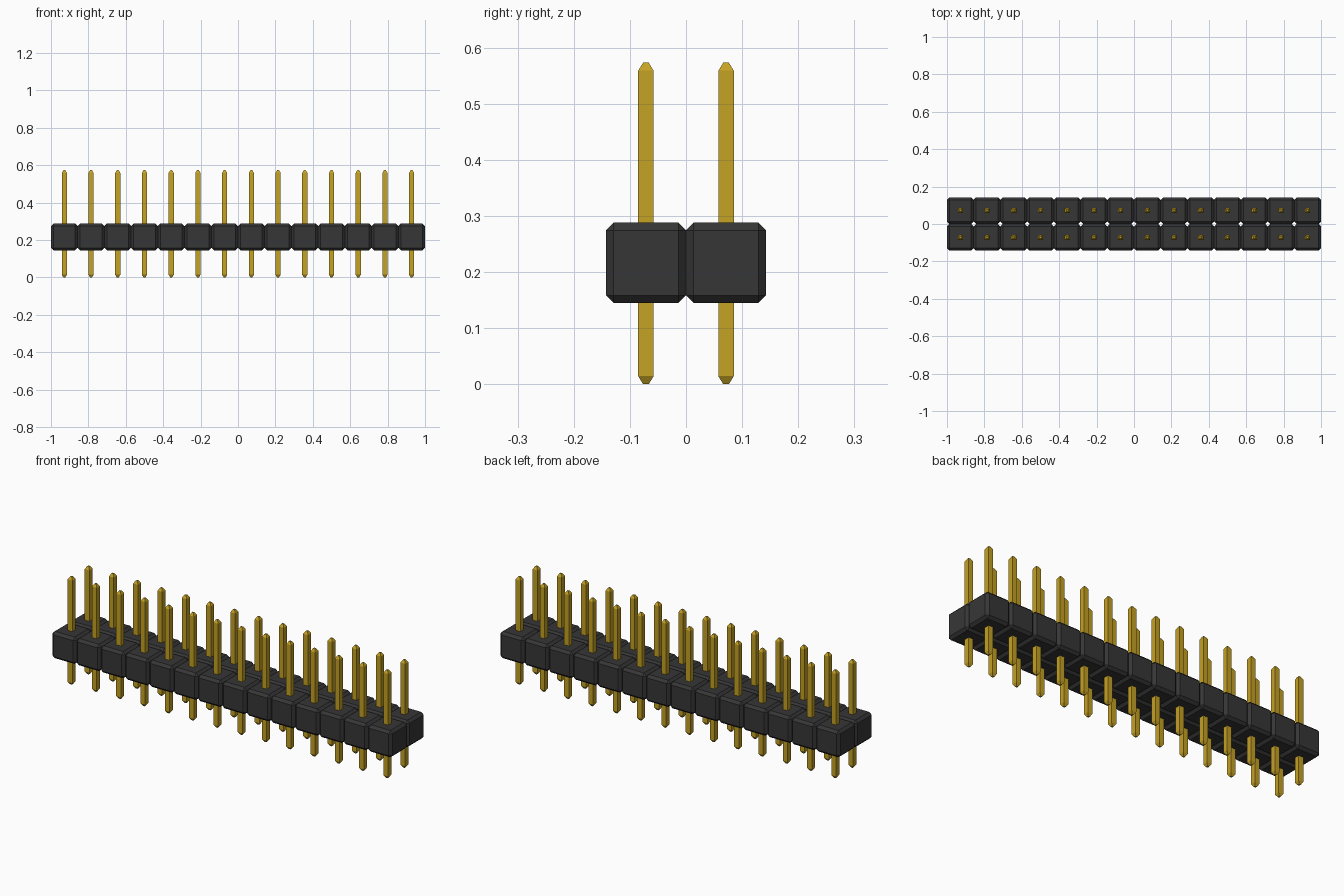
import bpy, bmesh

cube = bpy.data.objects.get("Cube")
if cube:
    bpy.data.objects.remove(cube, do_unlink=True)

COLUMNS, ROWS = 14, 2
PITCH = 2.0 / COLUMNS
BODY_BOTTOM = 0.145      # underside of the plastic housing
CHAMFER = 0.0135
PIN_WIDTH, PIN_HEIGHT = 0.0275, 0.573
TIP_WIDTH, TIP_HEIGHT = 0.010, 0.0143


def make_material(name, rgb, metallic=0.0):
    mat = bpy.data.materials.new(name)
    mat.use_nodes = True
    mat.diffuse_color = (*rgb, 1.0)
    bsdf = mat.node_tree.nodes["Principled BSDF"]
    bsdf.inputs["Base Color"].default_value = (*rgb, 1.0)
    bsdf.inputs["Metallic"].default_value = metallic
    return mat


def finish_mesh(name, bm, mat):
    bmesh.ops.recalc_face_normals(bm, faces=bm.faces[:])
    mesh = bpy.data.meshes.new(name)
    bm.to_mesh(mesh)
    bm.free()
    mesh.materials.append(mat)
    return mesh


def housing_mesh(mat):
    # One chamfered plastic cube, one pitch wide
    bm = bmesh.new()
    bmesh.ops.create_cube(bm, size=PITCH)
    bmesh.ops.bevel(bm, geom=bm.edges[:], offset=CHAMFER, segments=1,
                    affect='EDGES', profile=0.5)
    bmesh.ops.translate(bm, verts=bm.verts[:], vec=(0, 0, BODY_BOTTOM + PITCH / 2))
    return finish_mesh("housing", bm, mat)


def pin_mesh(mat):
    # Square pin lofted through four rings, tapered at both tips
    rings = [(0, TIP_WIDTH), (TIP_HEIGHT, PIN_WIDTH),
             (PIN_HEIGHT - TIP_HEIGHT, PIN_WIDTH), (PIN_HEIGHT, TIP_WIDTH)]
    bm = bmesh.new()
    loops = [[bm.verts.new((sx * w / 2, sy * w / 2, z))
              for sx, sy in ((-1, -1), (1, -1), (1, 1), (-1, 1))]
             for z, w in rings]
    for low, high in zip(loops, loops[1:]):
        for i in range(4):
            j = (i + 1) % 4
            bm.faces.new((low[i], low[j], high[j], high[i]))
    bm.faces.new(loops[0][::-1])
    bm.faces.new(loops[-1])
    return finish_mesh("pin", bm, mat)


black = make_material("black plastic", (0.037, 0.037, 0.037))
gold = make_material("gold", (0.56, 0.36, 0.018))
parts = {"housing": housing_mesh(black), "pin": pin_mesh(gold)}

# Grid of housing cells, each with its pin
for row in range(ROWS):
    for col in range(COLUMNS):
        x = (col - (COLUMNS - 1) / 2) * PITCH
        y = (row - (ROWS - 1) / 2) * PITCH
        for part, mesh in parts.items():
            obj = bpy.data.objects.new(f"{part}_row{row + 1}_{col + 1:02d}", mesh)
            obj.location = (x, y, 0)
            bpy.context.collection.objects.link(obj)
